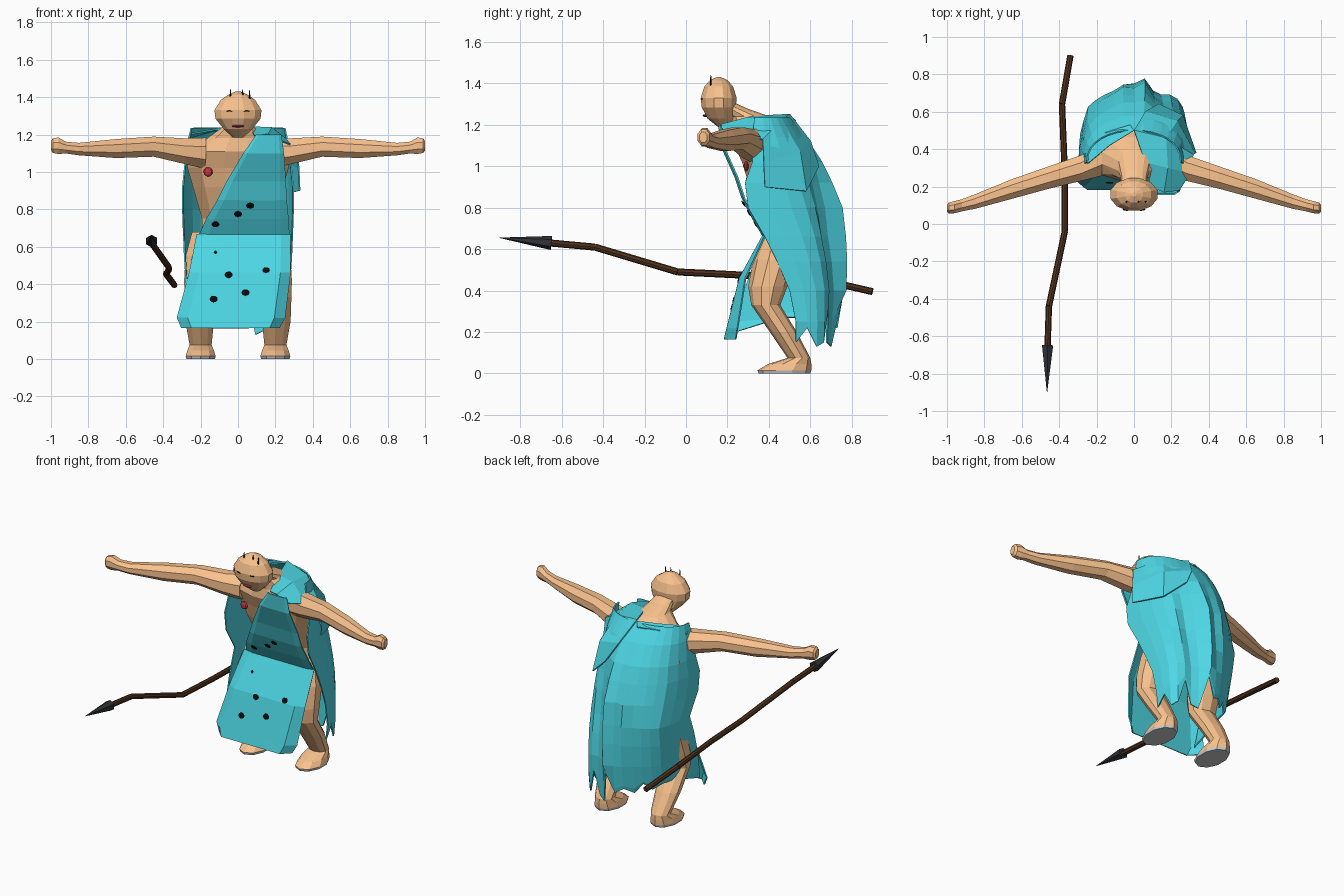
import bpy, math
from mathutils import Vector


def mat(name, r, g, b):
    m = bpy.data.materials.new(name)
    m.diffuse_color = (r, g, b, 1)
    return m


SKIN = mat("skin", .95, .54, .27)
CLOTH = mat("cloth", .075, .68, .78)
BLACK = mat("black", .003, .003, .004)
RED = mat("red", .55, .04, .05)
WOOD = mat("wood", .08, .032, .012)
IRON = mat("iron", .03, .032, .038)


def make(name, verts, faces, m=None, mirror=False, thick=0):
    me = bpy.data.meshes.new(name)
    me.from_pydata(verts, [], faces)
    ob = bpy.data.objects.new(name, me)
    bpy.context.collection.objects.link(ob)
    if m:
        me.materials.append(m)
    if thick:
        s = ob.modifiers.new("thickness", 'SOLIDIFY')
        s.thickness, s.offset = thick, 0
    if mirror:
        ob.modifiers.new("mirror", 'MIRROR')
    return ob


def bridge(rows, n, closed):
    f = []
    for i in range(rows - 1):
        for j in range(n if closed else n - 1):
            k = (j + 1) % n
            f.append((i * n + j, i * n + k, (i + 1) * n + k, (i + 1) * n + j))
    return f


def loft(name, rings, n, m, axis='Z', mirror=False):
    """Rings: (centre x, y, z, half size a, half size b); lies across the axis."""
    v = []
    for x, y, z, a, b in rings:
        for j in range(n):
            t = 2 * math.pi * (j + .5) / n
            c, s = a * math.cos(t), b * math.sin(t)
            v.append((x + c, y + s, z) if axis == 'Z' else (x, y + c, z + s))
    f = bridge(len(rings), n, True)
    f += [tuple(reversed(range(n))), tuple(range(len(v) - n, len(v)))]
    return make(name, v, f, m, mirror)


def grid(name, rows, m, thick=.008):
    v = [p for r in rows for p in r]
    return make(name, v, bridge(len(rows), len(rows[0]), False), m, thick=thick)


def rod(name, p, q, r0, r1, m, n=8):
    p, q = Vector(p), Vector(q)
    bpy.ops.mesh.primitive_cone_add(vertices=n, radius1=r0, radius2=r1,
                                    depth=(q - p).length, location=(p + q) / 2)
    ob = bpy.context.object
    ob.name = name
    ob.rotation_euler = (q - p).to_track_quat('Z', 'Y').to_euler()
    ob.data.materials.append(m)


def blob(name, loc, scale, m, tilt=0):
    bpy.ops.mesh.primitive_uv_sphere_add(segments=8, ring_count=6, radius=1, location=loc)
    ob = bpy.context.object
    ob.name, ob.scale, ob.rotation_euler = name, scale, (tilt, 0, 0)
    ob.data.materials.append(m)


def lerp(table, z):
    for (z0, y0), (z1, y1) in zip(table, table[1:]):
        if z >= z1:
            return y1 + (y0 - y1) * (z - z1) / (z0 - z1)
    return table[-1][1]


# Stooped torso and neck
loft("torso", [(0, .50, .56, .20, .11), (0, .52, .75, .20, .15), (0, .46, .92, .25, .165),
               (0, .42, 1.02, .28, .155), (0, .37, 1.11, .27, .145), (0, .35, 1.18, .17, .12),
               (0, .31, 1.24, .085, .10), (0, .23, 1.28, .065, .065), (0, .18, 1.31, .06, .05)], 12, SKIN)

# Head, narrow at the chin
loft("head", [(0, .185, 1.185, .03, .025), (0, .17, 1.23, .08, .068), (0, .158, 1.285, .125, .085),
              (0, .158, 1.33, .13, .09), (0, .158, 1.385, .095, .072), (0, .158, 1.415, .05, .045),
              (0, .158, 1.43, .012, .012)], 12, SKIN)
for s in (-1, 1):
    blob("eye", (s * .038, .078, 1.325), (.024, .008, .003), BLACK)
    blob("nipple", (s * .16, .29, 1.0), (.025, .012, .025), RED)
blob("mouth", (0, .096, 1.245), (.034, .016, .007), RED)
for x, y, z in ((-.04, .12, 1.39), (.025, .12, 1.39), (.062, .12, 1.385)):
    rod("hair", (x, y, z), (x, y, z + .05), .006, .002, BLACK, 5)

# Outstretched arms with closed hands
loft("arm", [(.17, .36, 1.10, .11, .09), (.28, .30, 1.11, .075, .075), (.45, .25, 1.135, .065, .058),
             (.65, .188, 1.125, .057, .055), (.85, .12, 1.122, .042, .036), (.92, .10, 1.13, .035, .034),
             (.96, .09, 1.14, .035, .048), (.99, .085, 1.14, .032, .042), (1.0, .083, 1.14, .02, .028)],
     8, SKIN, 'X', True)

# Bent legs running into the feet, with grey soles
loft("leg", [(.16, .46, .68, .09, .08), (.185, .43, .55, .10, .105), (.195, .395, .42, .098, .095),
             (.20, .385, .33, .09, .07), (.205, .47, .20, .08, .065), (.20, .545, .075, .062, .055),
             (.20, .50, .045, .075, .105), (.20, .475, .015, .084, .13)], 10, SKIN, 'Z', True)
loft("sole", [(.20, .475, .015, .084, .13), (.20, .475, 0, .08, .125)], 10, None, 'Z', True)

# Front cloth: slanted sash above the waist, apron flaring forward below it
FRONT = [(1.2, .17), (1.1, .18), (.9, .27), (.83, .285), (.66, .385), (.46, .27), (.16, .195)]


def panel(name, rows):
    pts = []
    for z, x0, x1 in rows:
        y = lerp(FRONT, z)
        wrap = max(0, .66 - z) * .09      # side edges curl backwards towards the hem
        pts.append([(x0 + (x1 - x0) * t, y + (wrap if t in (0, 1) else -.01), z)
                    for t in (0, .1, .35, .65, .9, 1)])
    grid(name, pts, CLOTH)


panel("sash", [(1.2, .10, .23), (1.1, .03, .245), (.95, -.06, .255), (.85, -.11, .26),
               (.75, -.17, .27), (.66, -.21, .275)])
panel("apron", [(.665, -.22, .28), (.46, -.26, .28), (.22, -.325, .25), (.165, -.30, .22)])
for x, z in ((-.12, .72), (0, .775), (.065, .82), (-.12, .57), (.055, .61), (.15, .475),
             (-.05, .45), (.04, .355), (-.13, .32)):
    slope = (lerp(FRONT, z - .01) - lerp(FRONT, z + .01)) / .02
    blob("cloth_spot", (x, lerp(FRONT, z) - .014, z), (.022, .004, .018), BLACK, math.atan(slope))

# Back cloak: (z, half width, right front edge y, left front edge y, back y).
# It is open beside one leg and sweeps round to meet the apron on the other side.
N = 17
ROWS = [(1.235, .25, .33, .33, .50), (1.14, .27, .32, .32, .58), (1.02, .285, .32, .31, .66),
        (.92, .295, .285, .285, .71), (.80, .295, .30, .30, .76), (.66, .29, .38, .38, .775),
        (.54, .285, .44, .33, .78), (.40, .275, .50, .28, .775), (.25, .27, .53, .25, .755),
        (0, .26, .53, .24, .75)]
HEM = (.20, .24, .27, .27, .24, .28, .22, .25, .22, .34, .13, .15, .30, .15, .13, .22, .15)
FOLD = (0, 0, -.02, .02, -.05, -.09, -.11, -.07, -.10, 0, -.18, -.20, -.08, .0, .03, 0, 0)
cloak = []
for i, (z, w, yr, yl, yb) in enumerate(ROWS):
    row = []
    for j in range(N):
        t = math.pi * (j / (N - 1) - .5)
        k = 1 + FOLD[j] * min(i / 5, 1)
        yf = yl if t < 0 else yr
        zz = HEM[j] if i == len(ROWS) - 1 else max(z, HEM[j] + .02 * (len(ROWS) - 1 - i))
        row.append((w * math.sin(t) * (1 + (k - 1) * .3), yf + (yb - yf) * k * math.cos(t) ** .85, zz))
    cloak.append(row)
grid("cloak", cloak, CLOTH)

# Top of the cloak over each shoulder, leaving a V at the nape
grid("left_collar", [[(0, .50, 1.24), (-.13, .42, 1.225), (-.25, .32, 1.205)],
                     [(-.02, .53, 1.22), (-.15, .49, 1.215), (-.265, .37, 1.18)]], CLOTH)
grid("shoulder_drape", [[(.09, .20, 1.19), (.16, .17, 1.20), (.24, .18, 1.16)],
                        [(.06, .33, 1.24), (.18, .30, 1.235), (.30, .27, 1.14)],
                        [(0, .50, 1.25), (.17, .46, 1.22), (.315, .37, 1.13)],
                        [(.06, .60, 1.12), (.23, .55, 1.07), (.325, .375, 1.02)],
                        [(.13, .64, 1.0), (.26, .58, .88), (.33, .38, .90)]], CLOTH)

# Crooked spear lying beside the figure
SHAFT = [(-.34, .90, .395), (-.385, .64, .455), (-.37, .27, .475), (-.37, -.04, .49),
         (-.455, -.44, .61), (-.463, -.68, .632)]
for p, q in zip(SHAFT, SHAFT[1:]):
    rod("spear_shaft", p, q, .017, .017, WOOD)
rod("spear_head", (-.462, -.65, .63), (-.465, -.90, .655), .034, .001, IRON, 6)
